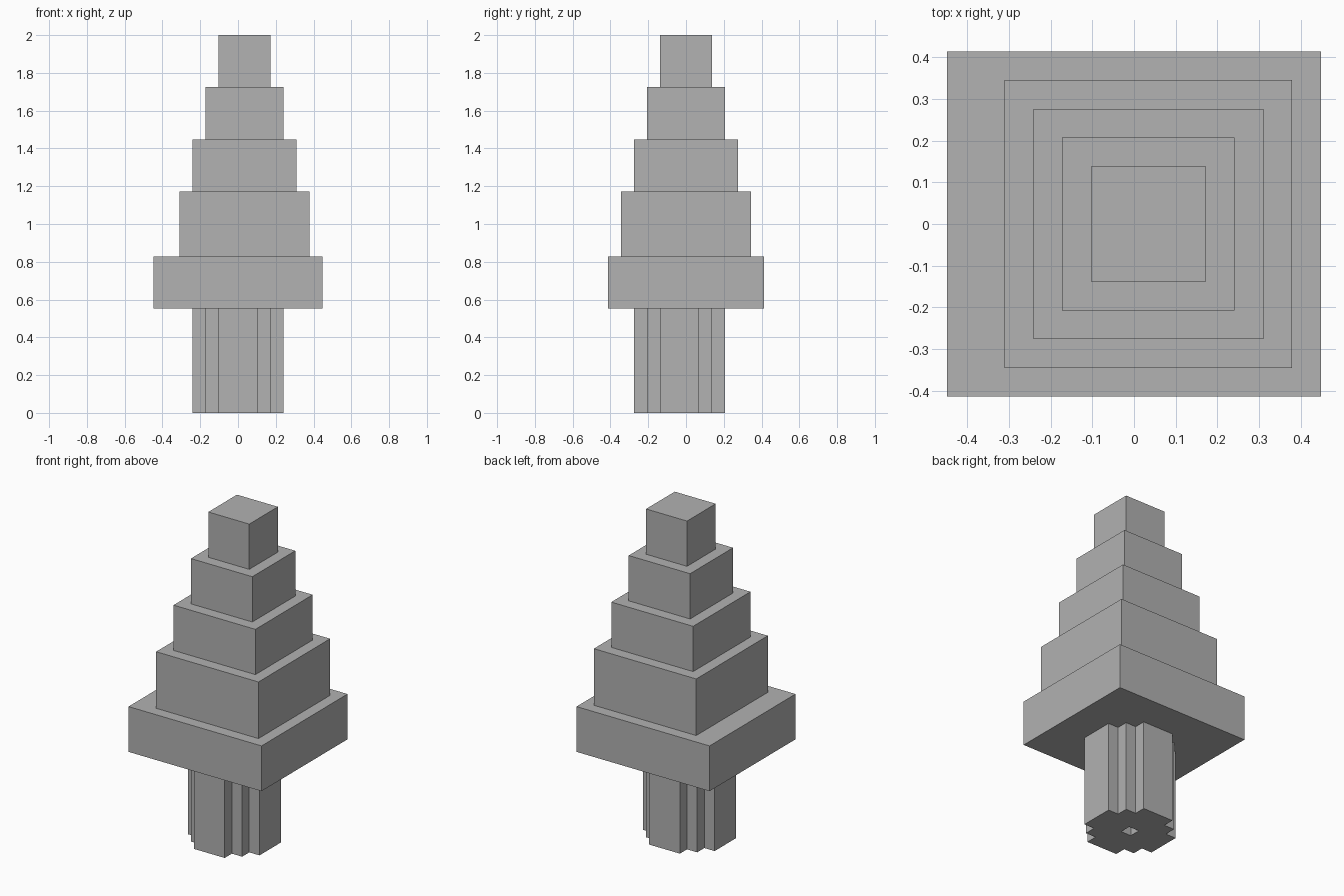
import bpy
import bmesh

cube = bpy.data.objects.get("Cube")
if cube:
    bpy.data.objects.remove(cube, do_unlink=True)

U = 2 / 29  # one block: the model is 29 blocks tall

grey = bpy.data.materials.new("plain grey")
grey.use_nodes = True
colour = (0.445, 0.445, 0.445, 1)
grey.diffuse_color = colour
bsdf = next(n for n in grey.node_tree.nodes if n.type == "BSDF_PRINCIPLED")
bsdf.inputs["Base Color"].default_value = colour
bsdf.inputs["Roughness"].default_value = 0.9


def finish(name, bm):
    bmesh.ops.recalc_face_normals(bm, faces=bm.faces)
    mesh = bpy.data.meshes.new(name)
    bm.to_mesh(mesh)
    bm.free()
    mesh.materials.append(grey)
    obj = bpy.data.objects.new(name, mesh)
    bpy.context.collection.objects.link(obj)


def tier(name, x_centre, half_x, half_y, z0, z1):
    """Box measured in blocks."""
    bm = bmesh.new()
    bmesh.ops.create_cube(bm, size=2)
    for v in bm.verts:
        v.co = ((x_centre + v.co.x * half_x) * U, v.co.y * half_y * U,
                (z1 if v.co.z > 0 else z0) * U)
    finish(name, bm)


# Wide lowest tier, then square tiers shrinking by one block per side
tier("lowest_tier", 0, 6.5, 6, 8, 12)
levels = [12, 17, 21, 25, 29]
for i, name in enumerate(["second_tier", "third_tier", "fourth_tier", "top_tier"]):
    tier(name, 0.5, 5 - i, 5 - i, levels[i], levels[i + 1])

# Stepped round trunk with a square hollow core, built from unit cells
bm = bmesh.new()
corners = {}


def corner(x, y):
    if (x, y) not in corners:
        corners[x, y] = bm.verts.new(((x - 0.5) * U, (y - 1) * U, 0))
    return corners[x, y]


for x in range(-3, 4):
    for y in range(-3, 4):
        if 0 < abs(x) + abs(y) <= 4:
            bm.faces.new([corner(x, y), corner(x + 1, y),
                          corner(x + 1, y + 1), corner(x, y + 1)])

base = list(bm.faces)
extruded = bmesh.ops.extrude_face_region(bm, geom=base, use_keep_orig=True)["geom"]
for item in extruded:
    if isinstance(item, bmesh.types.BMVert):
        item.co.z = 8 * U
bmesh.ops.dissolve_limit(bm, angle_limit=0.01, verts=bm.verts, edges=bm.edges)
finish("trunk", bm)
